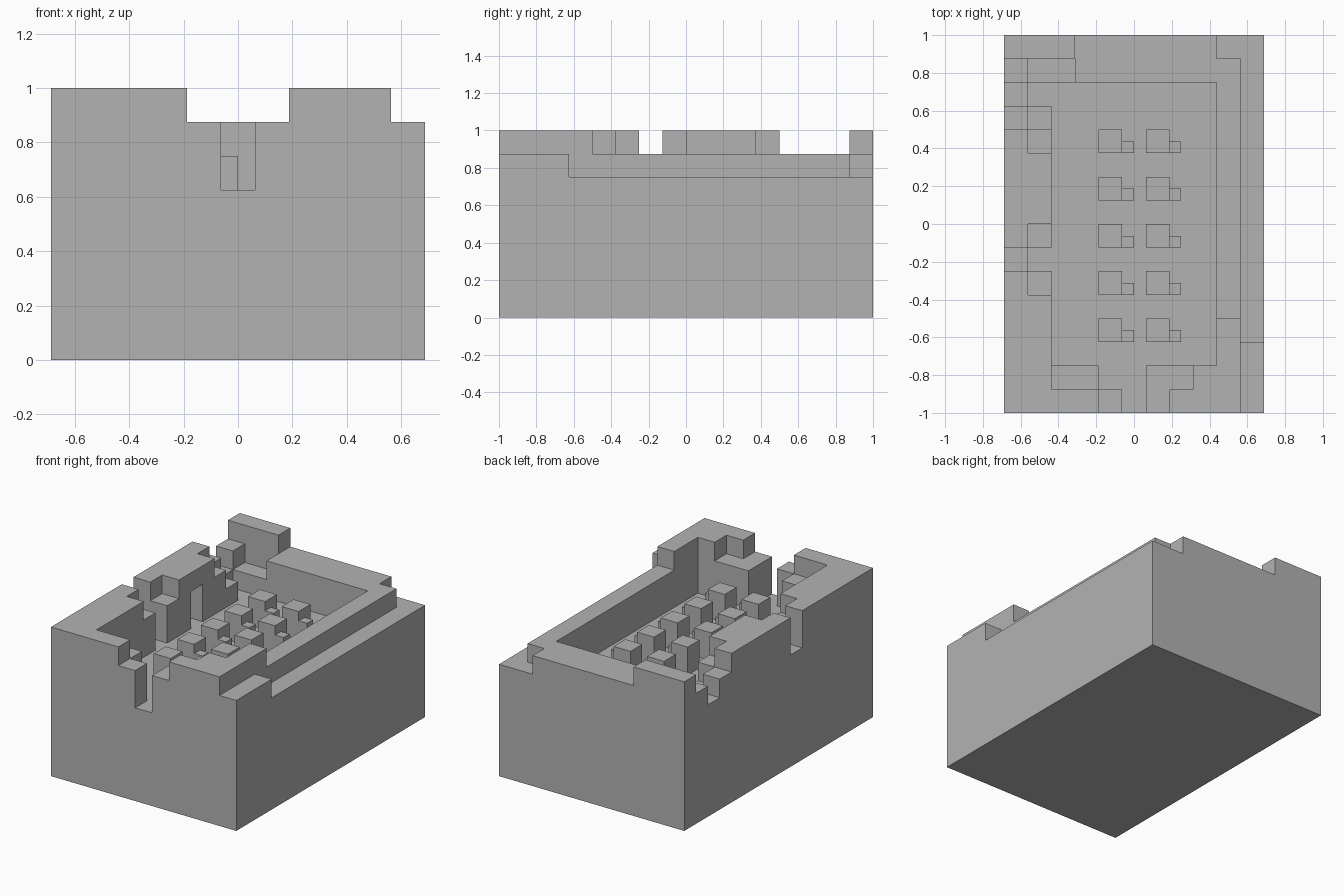
import bpy
import bmesh
from mathutils import Matrix, Vector

cube = bpy.data.objects.get("Cube")
if cube:
    bpy.data.objects.remove(cube, do_unlink=True)

CELL = 0.125
NX, NY, NZ = 11, 16, 8

stone = bpy.data.materials.new("grey_stone")
stone.use_nodes = True
GREY = (0.45, 0.45, 0.45, 1)
stone.diffuse_color = GREY
stone.node_tree.nodes["Principled BSDF"].inputs["Base Color"].default_value = GREY


def corner(i, j, k):
    return Vector(((i - NX / 2) * CELL, (j - NY / 2) * CELL, k * CELL))


def make_object(name, bm):
    mesh = bpy.data.meshes.new(name)
    bm.to_mesh(mesh)
    bm.free()
    mesh.materials.append(stone)
    obj = bpy.data.objects.new(name, mesh)
    bpy.context.collection.objects.link(obj)
    return obj


# Solid block of cells, carved into a ruined building
solid = {(i, j, k) for i in range(NX) for j in range(NY) for k in range(NZ)}


def carve(i0, i1, j0, j1, bottom, top=NZ):
    for i in range(i0, i1):
        for j in range(j0, j1):
            for k in range(bottom, top):
                solid.discard((i, j, k))


# Room
carve(2, 9, 2, 14, 5)
# Front doorway and broken wall beside it
carve(4, 7, 0, 1, 7)
carve(5, 6, 0, 1, 5)
carve(4, 6, 1, 2, 5)
carve(2, 4, 1, 2, 7)
carve(6, 8, 1, 2, 7)
# Stepped wall on the +x side
carve(10, 11, 0, 3, 7)
carve(10, 11, 3, 16, 6)
carve(9, 10, 4, 15, 7)
carve(9, 10, 15, 16, 6)
# Lowered back wall
carve(3, 9, 14, 16, 7)
# Broken back corner
carve(0, 1, 14, 15, 7)
carve(1, 3, 14, 15, 6)
carve(0, 1, 13, 14, 6)
carve(1, 2, 13, 14, 5)
carve(0, 1, 12, 13, 7)
carve(1, 2, 12, 13, 6)
carve(1, 2, 11, 12, 7)
# Window gap in the -x wall
carve(1, 2, 5, 8, 7)
carve(0, 1, 6, 7, 6)
carve(1, 2, 6, 7, 5)
# Alcove inside the -x wall
carve(1, 2, 9, 10, 5, 7)

# Skin the exposed cell sides
bm = bmesh.new()
for cell in sorted(solid):
    for axis in range(3):
        for side in (0, 1):
            near = list(cell)
            near[axis] += 2 * side - 1
            if tuple(near) in solid:
                continue
            u, v = (axis + 1) % 3, (axis + 2) % 3
            loop = []
            for du, dv in ((0, 0), (1, 0), (1, 1), (0, 1)):
                p = list(cell)
                p[axis] += side
                p[u] += du
                p[v] += dv
                loop.append(bm.verts.new(corner(*p)))
            bm.faces.new(loop if side else loop[::-1])
bmesh.ops.remove_doubles(bm, verts=bm.verts, dist=0.001)
bmesh.ops.dissolve_limit(bm, angle_limit=0.01, verts=bm.verts, edges=bm.edges)
make_object("ruined_building", bm)


# Seats with a low side step, in two columns
def add_box(bm, low, size):
    middle = Vector(low) + Vector(size) / 2
    matrix = Matrix.Translation(middle) @ Matrix.Diagonal((*size, 1))
    bmesh.ops.create_cube(bm, size=1, matrix=matrix)


FLOOR = 5 * CELL
HALF = CELL / 2
for column, i in enumerate((4, 6)):
    for row in range(5):
        low = corner(i, 3 + 2 * row, 5)
        bm = bmesh.new()
        add_box(bm, low, (CELL, CELL, 3 * HALF))
        add_box(bm, low + Vector((CELL, 0, 0)), (HALF, HALF, CELL))
        make_object(f"seat_{column + 1}_{row + 1}", bm)
